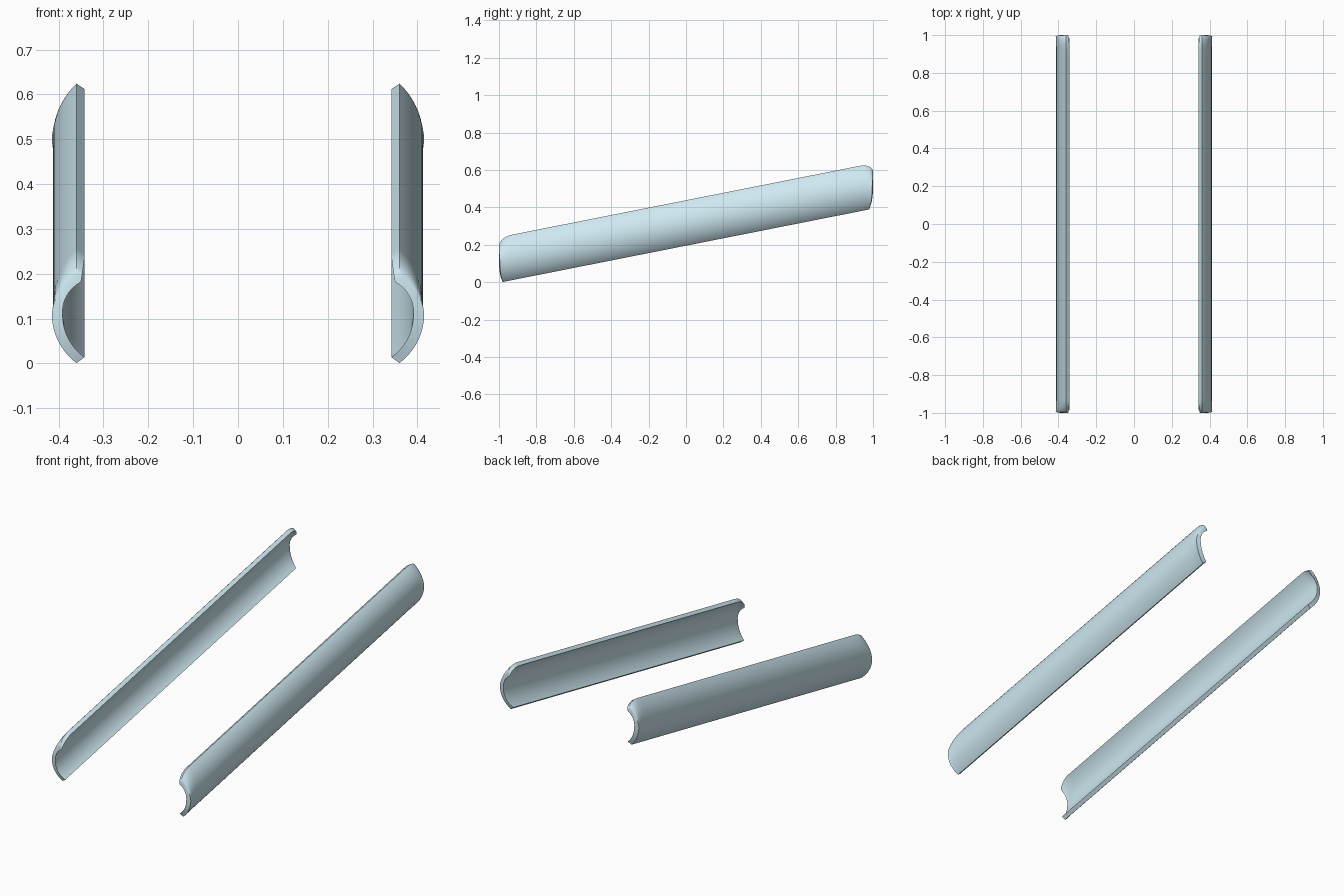
import bpy, bmesh, math

if "Cube" in bpy.data.objects:
    bpy.data.objects.remove(bpy.data.objects["Cube"])

SLOPE, BASE, HEIGHT = 0.198, 0.195, 0.243
SEG = 20


def arc(x_edge, x_mid, z0, z1):
    # circular arc from bottom edge to top edge, bulging outward in x
    half, sag = (z1 - z0) / 2, x_mid - x_edge
    r = (half * half + sag * sag) / (2 * sag)
    a = math.asin(half / r)
    pts = []
    for i in range(SEG + 1):
        t = -1 + 2 * i / SEG
        pts.append((x_mid - r + r * math.cos(a * t), (z0 + z1) / 2 + r * math.sin(a * t), t))
    return pts


# curved channel cross-section: outer skin then inner skin
outer = arc(0.36, 0.412, 0.0, HEIGHT)
inner = arc(0.342, 0.391, 0.014, HEIGHT - 0.012)
profile = [(p, False) for p in outer] + [(p, True) for p in reversed(inner)]

# stations along the length, denser at the rounded ends
ends = [1.0, 0.998, 0.993, 0.985, 0.975, 0.96, 0.945, 0.93, 0.9]
stations = [-e for e in ends] + list(reversed(ends))


def make_rail(name, side):
    bm = bmesh.new()
    rings = []
    for s in stations:
        k = max(0.0, 1 - (1 - abs(s)) / 0.07)
        drop = 1 - math.sqrt(max(0.0, 1 - k * k))
        ring = []
        for (x, z, t), is_inner in profile:
            up, low = max(0.0, t), max(0.0, -t)
            # lower half of the end slants inward along the length
            pull = k * (0.015 * low ** 2 + (0 if is_inner else 0.005 * (1 - up)))
            y = s - math.copysign(pull, s)
            zz = z + BASE + SLOPE * y - drop * (0.046 * up + 0.012 * (1 - abs(t)))
            xx = x + (0.008 * drop * up if is_inner else 0.003 * drop * (1 - abs(t)))
            ring.append(bm.verts.new((side * xx, y, zz)))
        rings.append(ring)
    n = len(profile)
    for a, b in zip(rings, rings[1:]):
        for i in range(n):
            j = (i + 1) % n
            bm.faces.new((a[i], a[j], b[j], b[i]))
    # end caps as strips between the two skins
    for r in (rings[0], rings[-1]):
        for i in range(SEG):
            bm.faces.new((r[i], r[i + 1], r[n - 2 - i], r[n - 1 - i]))
    bmesh.ops.recalc_face_normals(bm, faces=bm.faces)
    mesh = bpy.data.meshes.new(name)
    bm.to_mesh(mesh)
    bm.free()
    ob = bpy.data.objects.new(name, mesh)
    bpy.context.collection.objects.link(ob)
    bpy.ops.object.select_all(action='DESELECT')
    ob.select_set(True)
    bpy.context.view_layer.objects.active = ob
    bpy.ops.object.shade_smooth_by_angle(angle=math.radians(35))
    # pale blue finish
    mat = bpy.data.materials.get("pale_blue") or bpy.data.materials.new("pale_blue")
    mat.diffuse_color = (0.62, 0.81, 0.88, 1)
    mat.use_nodes = True
    mat.node_tree.nodes["Principled BSDF"].inputs["Base Color"].default_value = mat.diffuse_color
    mesh.materials.append(mat)


make_rail("left_rail", -1)
make_rail("right_rail", 1)
